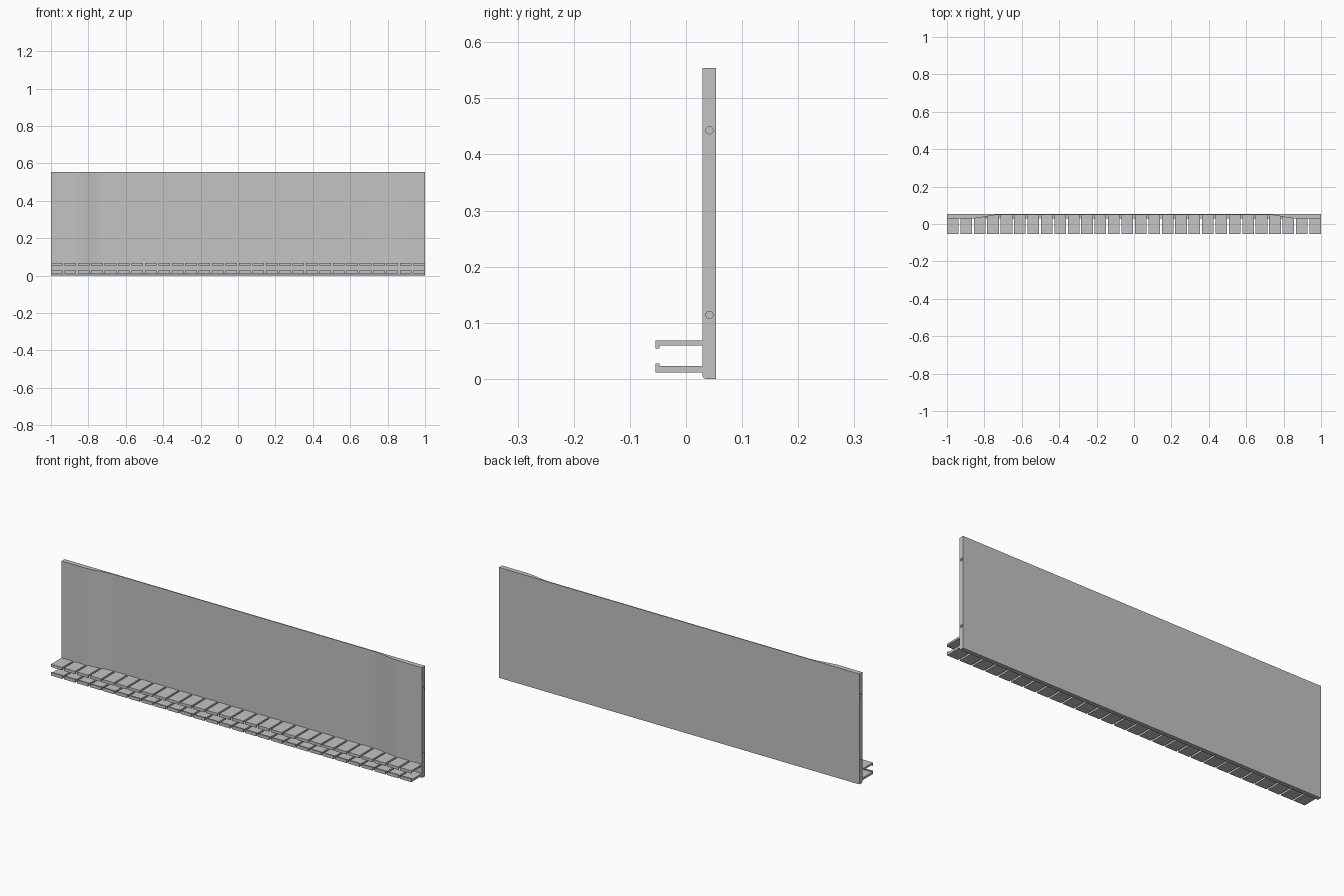
import bpy, bmesh, math

if "Cube" in bpy.data.objects:
    bpy.data.objects.remove(bpy.data.objects["Cube"])

FRONT, THIN, BACK = 0.0295, 0.0485, 0.0538   # panel depth positions
TOP, LEDGE = 0.554, 0.0115

grey = bpy.data.materials.new("light grey plastic")
grey.diffuse_color = (0.55, 0.55, 0.55, 1)
grey.use_nodes = True
grey.node_tree.nodes["Principled BSDF"].inputs["Base Color"].default_value = grey.diffuse_color


def front_y(x):
    # front surface: thick at both ends, easing to a thin sheet in the middle
    t = min(max((0.87 - abs(x)) / 0.15, 0), 1)
    return FRONT + (THIN - FRONT) * t * t * (3 - 2 * t)


def prism(bm, points, offset):
    # extrude a closed 3D outline along an offset vector
    face = bm.faces.new([bm.verts.new(p) for p in points])
    geo = bmesh.ops.extrude_face_region(bm, geom=[face])
    verts = [g for g in geo["geom"] if isinstance(g, bmesh.types.BMVert)]
    bmesh.ops.translate(bm, verts=verts, vec=offset)


def finish(name, bm):
    bmesh.ops.recalc_face_normals(bm, faces=bm.faces)
    mesh = bpy.data.meshes.new(name)
    bm.to_mesh(mesh)
    bm.free()
    mesh.materials.append(grey)
    obj = bpy.data.objects.new(name, mesh)
    bpy.context.collection.objects.link(obj)
    return obj


# Upright panel with tapered ends
half = [0.72 + 0.15 * i / 8 for i in range(9)] + [1.0]
xs = [-x for x in reversed(half)] + half
bm = bmesh.new()
outline = [(x, front_y(x), LEDGE) for x in xs] + [(1, BACK, LEDGE), (-1, BACK, LEDGE)]
prism(bm, outline, (0, 0, TOP - LEDGE))
panel = finish("upright_panel", bm)

# Dowel holes in both end faces
cutters = []
for side in (-1, 1):
    for z in (0.114, 0.443):
        bpy.ops.mesh.primitive_cylinder_add(vertices=24, radius=0.0065, depth=0.08,
                                            location=(side, 0.0418, z),
                                            rotation=(0, math.pi / 2, 0))
        cutter = bpy.context.object
        cutter.name = "hole_cutter"
        cutter.hide_render = True
        mod = panel.modifiers.new("dowel_hole", "BOOLEAN")
        mod.operation = "DIFFERENCE"
        mod.object = cutter
        cutters.append(cutter)
graph = bpy.context.evaluated_depsgraph_get()
cut_mesh = bpy.data.meshes.new_from_object(panel.evaluated_get(graph))
panel.modifiers.clear()
panel.data = cut_mesh
for cutter in cutters:
    bpy.data.objects.remove(cutter)

# Full-depth ledge under the panel, front lower edge bevelled
bm = bmesh.new()
section = [(FRONT, LEDGE), (FRONT, 0.005), (0.032, 0.001), (0.035, 0), (BACK, 0), (BACK, LEDGE)]
prism(bm, [(-1, y, z) for y, z in section], (2, 0, 0))
finish("bottom_ledge", bm)

# Two rows of hooked clip fingers
COUNT, WIDTH = 28, 0.062
PITCH = (2 - WIDTH) / (COUNT - 1)
rows = {"upper_clip_fingers": (0.0686, 0.0597, 0.0544),
        "lower_clip_fingers": (0.0115, 0.0228, 0.0276)}
for name, (outer, inner, lip) in rows.items():
    bm = bmesh.new()
    for i in range(COUNT):
        x = -1 + i * PITCH
        back = max(front_y(x), front_y(x + WIDTH)) + 0.0015
        section = [(-0.0545, outer), (back, outer), (back, inner),
                   (-0.0475, inner), (-0.0475, lip), (-0.0545, lip)]
        prism(bm, [(x, y, z) for y, z in section], (WIDTH, 0, 0))
    finish(name, bm)
